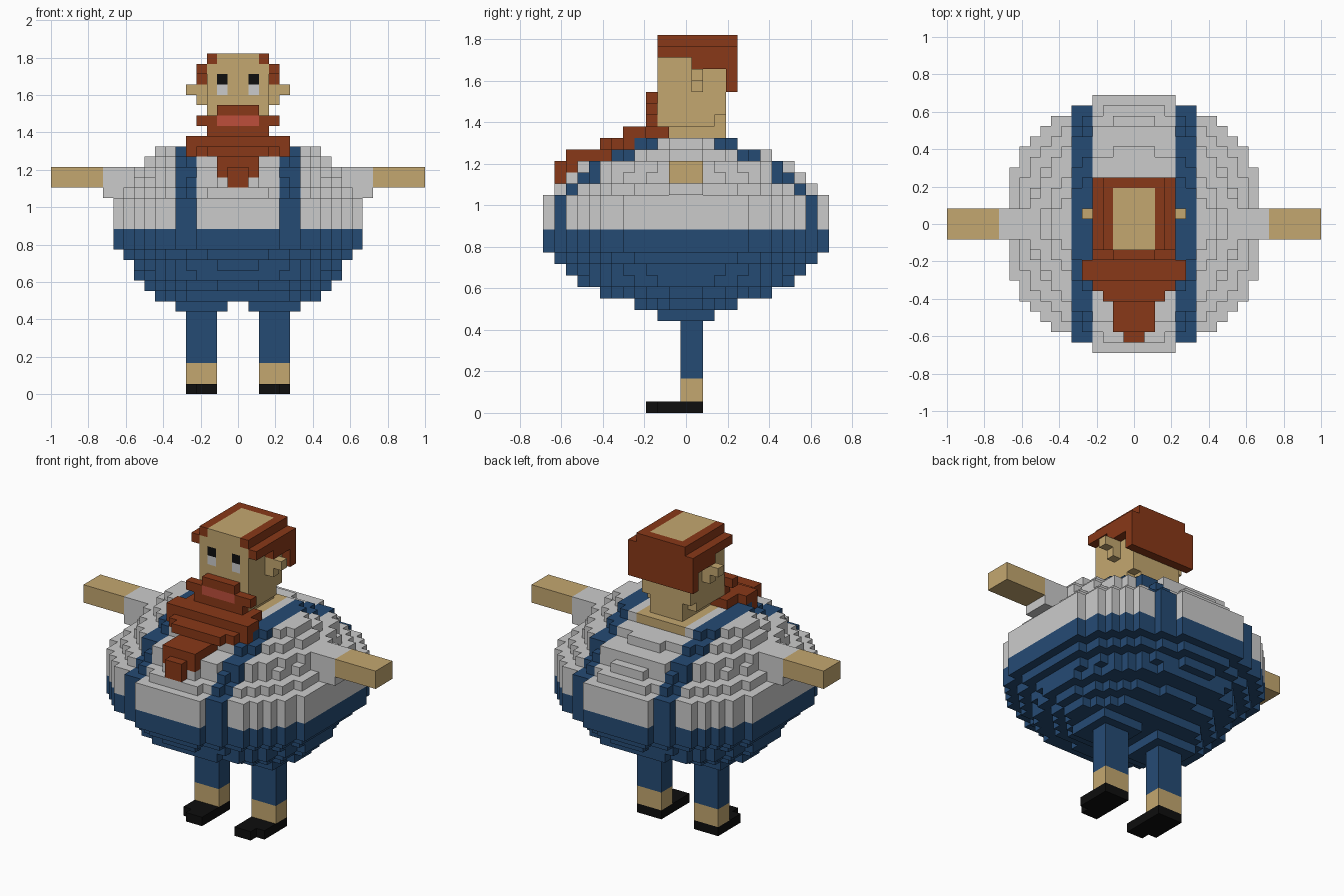
import bpy, bmesh

if "Cube" in bpy.data.objects:
    bpy.data.objects.remove(bpy.data.objects["Cube"])

# Voxel size per axis; y cells are centred on whole numbers, x cells are mirrored
UX, UY, UZ = 1 / 18, 0.0551, 0.0552
COLOURS = {
    "blue": (0.0185, 0.07, 0.175, 1), "skin": (0.55, 0.386, 0.162, 1),
    "ginger": (0.25, 0.04, 0.009, 1), "black": (0.0044, 0.0044, 0.0044, 1),
    "red": (0.51, 0.078, 0.044, 1),
}
PARTS = {
    "shirt": None, "sleeves": None, "eye_whites": None,
    "trousers": "blue", "straps": "blue", "trouser_legs": "blue",
    "ankles": "skin", "arms": "skin", "head": "skin", "ears": "skin", "neckline": "skin",
    "hair": "ginger", "moustache": "ginger", "beard": "ginger",
    "mouth": "red", "pupils": "black", "shoes": "black",
}
cells = {}


def box(part, x, y, z):
    """Fill inclusive y/z cells and x cells [x0, x1), mirrored across x = 0."""
    for i in range(x[0], x[1]):
        for j in range(y[0], y[1] + 1):
            for k in range(z[0], z[1] + 1):
                cells[i, j, k] = cells[-1 - i, j, k] = part


# Round belly: stacked elliptical layers, symmetric about layer 16
radii = {0: (12.65, 12.65), 3: (11.3, 11.3), 4: (10.25, 10.25),
         5: (9.75, 9.75), 6: (8.8, 7.3), 7: (7.8, 5.0)}
for k in range(9, 24):
    d = abs(k - 16)
    a, b = radii[d if d > 2 else 0]
    for i in range(12):
        for j in range(-12, 13):
            if ((i + 0.5) / a) ** 2 + (j / b) ** 2 <= 1:
                part = "trousers" if k < 16 else "straps" if i in (4, 5) else "shirt"
                box(part, (i, i + 1), (j, j), (k, k))

# Legs, ankles and shoes
box("trousers", (1, 6), (-2, 2), (8, 8))
box("trouser_legs", (2, 5), (0, 1), (3, 8))
box("ankles", (2, 5), (0, 1), (1, 2))
box("shoes", (2, 5), (-2, 1), (0, 0))
box("shoes", (2, 4), (-3, -3), (0, 0))

# Arms
box("sleeves", (10, 13), (-1, 1), (19, 21))
box("arms", (13, 18), (-1, 1), (20, 21))

# Head on a narrower neck, with ears and eyes
box("neckline", (0, 3), (-2, 4), (23, 23))
box("head", (0, 2), (-2, 3), (24, 25))
box("head", (2, 3), (-2, 2), (25, 25))
box("head", (0, 3), (-2, 3), (26, 32))
box("ears", (3, 4), (1, 1), (28, 29))
box("ears", (4, 5), (1, 1), (29, 29))
box("pupils", (1, 2), (-2, -2), (30, 30))
box("eye_whites", (1, 2), (-2, -2), (29, 29))

# Hair ring around a bald crown
box("hair", (2, 3), (-2, 4), (32, 32))
box("hair", (0, 3), (4, 4), (32, 32))
box("hair", (3, 4), (-2, 4), (31, 31))
box("hair", (3, 4), (1, 4), (30, 30))
box("hair", (0, 4), (4, 4), (28, 31))

# Moustache, mouth and beard flowing down over the belly
box("moustache", (0, 2), (-3, -3), (27, 27))
box("moustache", (2, 4), (-3, -3), (26, 26))
box("mouth", (0, 2), (-3, -3), (26, 26))
box("beard", (0, 3), (-3, -3), (25, 25))
for half, y, k in [(4, (-3, -2), 24), (5, (-5, -4), 24), (5, (-5, -5), 23),
                   (4, (-6, -6), 23), (3, (-7, -7), 23), (2, (-10, -7), 22),
                   (2, (-10, -10), 21), (1, (-11, -11), 21), (1, (-11, -11), 20)]:
    box("beard", (0, half), y, (k, k))

# One mesh per part, keeping only the exposed cell faces
materials = {}
for name, colour in COLOURS.items():
    materials[name] = bpy.data.materials.new(name)
    materials[name].diffuse_color = colour

for part, colour in PARTS.items():
    bm = bmesh.new()
    corners = {}

    def corner(p):
        if p not in corners:
            corners[p] = bm.verts.new((p[0] * UX, (p[1] - 0.5) * UY, p[2] * UZ))
        return corners[p]

    for cell, owner in cells.items():
        if owner != part:
            continue
        for axis in range(3):
            for side in (0, 1):
                near = list(cell)
                near[axis] += 2 * side - 1
                if tuple(near) in cells:
                    continue
                quad = []
                for u, v in ((0, 0), (1, 0), (1, 1), (0, 1)):
                    p = list(cell)
                    p[axis] += side
                    p[(axis + 1) % 3] += u
                    p[(axis + 2) % 3] += v
                    quad.append(corner(tuple(p)))
                bm.faces.new(quad if side else quad[::-1])
    mesh = bpy.data.meshes.new(part)
    bm.to_mesh(mesh)
    bm.free()
    obj = bpy.data.objects.new(part, mesh)
    bpy.context.collection.objects.link(obj)
    if colour:
        mesh.materials.append(materials[colour])

for m in bpy.data.materials:
    if m.users and not m.is_grease_pencil:
        m.use_nodes = True
        m.node_tree.nodes["Principled BSDF"].inputs["Base Color"].default_value = m.diffuse_color
